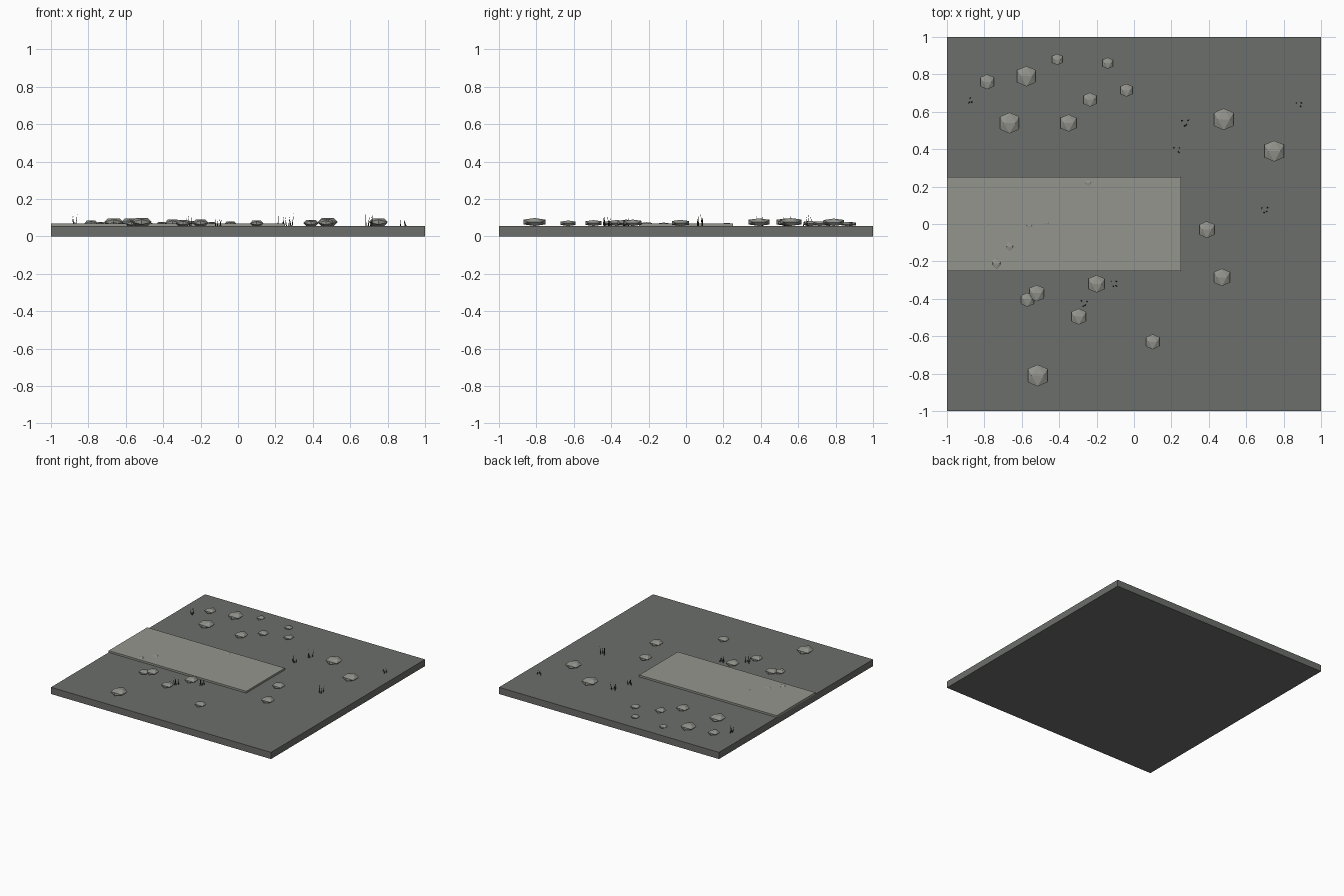
import bpy, bmesh, math, random
from mathutils import Vector

if "Cube" in bpy.data.objects:
    bpy.data.objects.remove(bpy.data.objects["Cube"])

random.seed(4)
GROUND = 0.055
PATH = 0.07


def material(name, rgb):
    m = bpy.data.materials.new(name)
    m.diffuse_color = (*rgb, 1)
    m.use_nodes = True
    m.node_tree.nodes["Principled BSDF"].inputs["Base Color"].default_value = m.diffuse_color
    return m


ground_mat = material("dark grey soil", (0.150, 0.157, 0.145))
path_mat = material("light grey paving", (0.30, 0.30, 0.27))
rock_mat = material("grey stone", (0.30, 0.30, 0.275))
grass_mat = material("dark grass", (0.035, 0.04, 0.03))


def finish(name, bm, mat):
    bmesh.ops.recalc_face_normals(bm, faces=bm.faces)
    mesh = bpy.data.meshes.new(name)
    bm.to_mesh(mesh)
    bm.free()
    mesh.materials.append(mat)
    ob = bpy.data.objects.new(name, mesh)
    bpy.context.collection.objects.link(ob)
    return ob


def box(name, lo, hi, mat):
    bm = bmesh.new()
    bmesh.ops.create_cube(bm, size=1)
    for v in bm.verts:
        v.co = [l + (c + 0.5) * (h - l) for c, l, h in zip(v.co, lo, hi)]
    return finish(name, bm, mat)


# Slab and raised path
box("ground_slab", (-1, -1, 0), (1, 1, GROUND), ground_mat)
box("path", (-1, -0.25, GROUND - 0.01), (0.25, 0.25, PATH), path_mat)


# Stones: flattened icosahedra with one edge uppermost
def rock(name, x, y, r):
    t = (1 + math.sqrt(5)) / 2
    k = r / math.sqrt(1 + t * t)
    bm = bmesh.new()
    for a in (-1, 1):
        for b in (-t, t):
            for p in ((a, 0, b), (0, b, a), (b, a, 0)):
                bm.verts.new((x + p[0] * k, y + p[1] * k * 1.1,
                              GROUND + 0.35 * r + p[2] * k * 0.4))
    bmesh.ops.convex_hull(bm, input=bm.verts)
    finish(name, bm, rock_mat)


rocks = [
    (-0.785, 0.76, 0.043), (-0.575, 0.79, 0.058), (-0.41, 0.88, 0.032),
    (-0.14, 0.86, 0.032), (-0.04, 0.715, 0.037), (-0.235, 0.665, 0.040),
    (-0.35, 0.54, 0.049), (-0.665, 0.54, 0.060), (0.48, 0.56, 0.062),
    (0.75, 0.39, 0.060), (0.39, -0.03, 0.048), (0.47, -0.285, 0.050),
    (0.10, -0.63, 0.043), (-0.20, -0.32, 0.050), (-0.295, -0.495, 0.046),
    (-0.52, -0.37, 0.047), (-0.57, -0.405, 0.040), (-0.515, -0.81, 0.062),
]
for i, (x, y, r) in enumerate(rocks):
    rock(f"rock_{i + 1}", x, y, r)

# Small stones poking out of the path
pebbles = [(-0.735, -0.21, 0.030), (-0.665, -0.12, 0.027), (-0.245, 0.22, 0.025),
           (-0.56, -0.01, 0.0235), (-0.47, 0.005, 0.0225)]
for i, (x, y, r) in enumerate(pebbles):
    rock(f"path_stone_{i + 1}", x, y, r)


# Grass tufts: thin leaning three-sided blades
def tuft(name, x, y, height, spread):
    bm = bmesh.new()
    for dx, dy in spread:
        base = Vector((x + dx, y + dy, GROUND - 0.002))
        tip = base + Vector((random.uniform(-0.012, 0.012), random.uniform(-0.012, 0.012),
                             height * random.uniform(0.6, 1)))
        ring = [bm.verts.new(base + 0.004 * Vector((math.cos(a), math.sin(a), 0)))
                for a in (0, math.tau / 3, 2 * math.tau / 3)]
        top = bm.verts.new(tip)
        bm.faces.new(ring)
        for j in range(3):
            bm.faces.new((ring[j], ring[(j + 1) % 3], top))
    finish(name, bm, grass_mat)


patch = [(-0.012, 0.012), (0.012, -0.008), (0.018, 0.012), (0, -0.014)]
tufts = [
    (-0.875, 0.66, 0.075, [(0, 0.015), (-0.004, -0.008), (0.006, -0.01)]),
    (0.27, 0.54, 0.075, patch), (0.225, 0.395, 0.07, patch[:3]),
    (0.695, 0.075, 0.075, patch), (0.88, 0.635, 0.055, patch[:3]),
    (-0.11, -0.32, 0.06, patch), (-0.27, -0.425, 0.075, patch),
]
for i, args in enumerate(tufts):
    tuft(f"grass_tuft_{i + 1}", *args)
